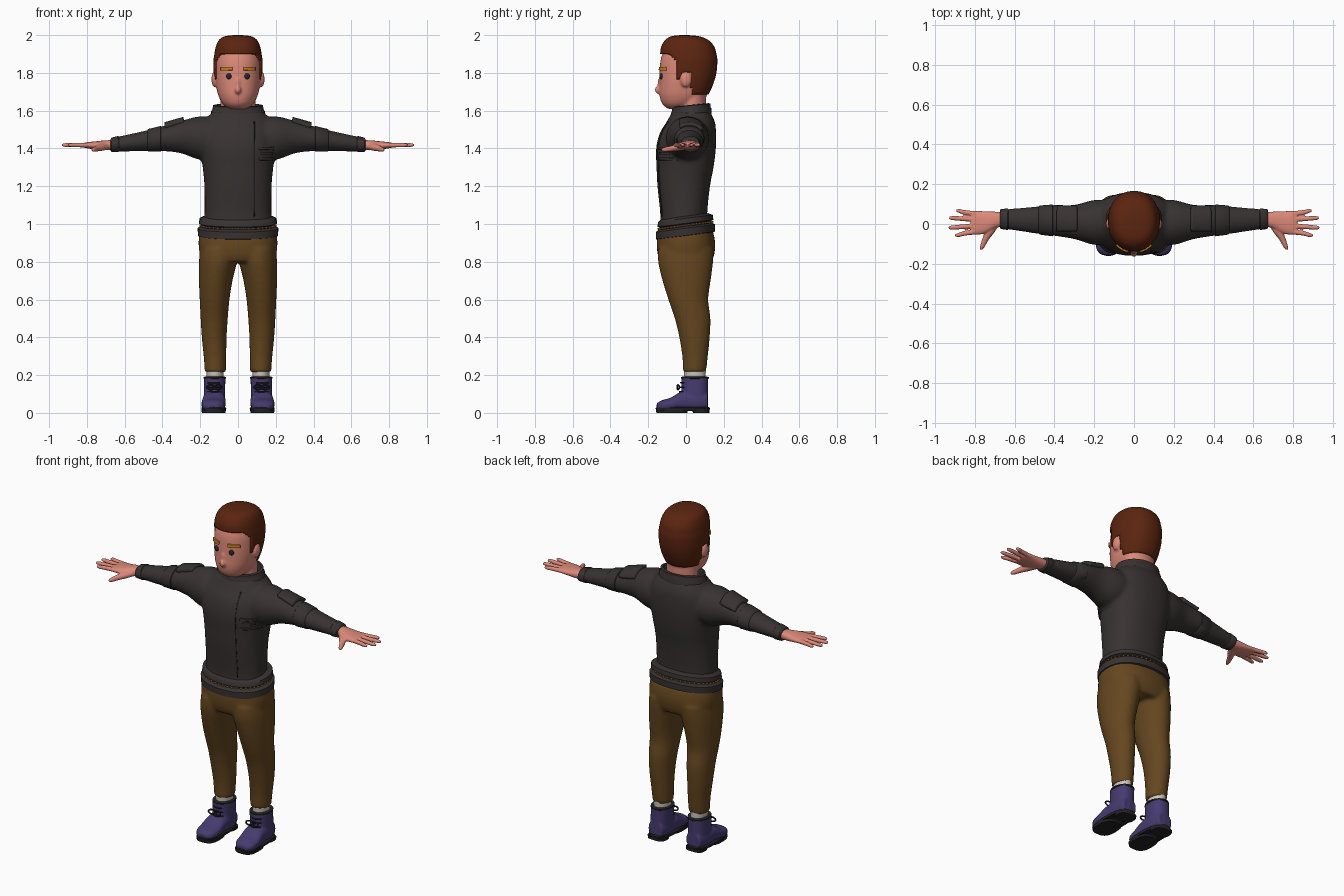
import bpy, bmesh, math
from mathutils import Matrix, Vector

if "Cube" in bpy.data.objects:
    bpy.data.objects.remove(bpy.data.objects["Cube"])


def material(name, r, g, b):
    m = bpy.data.materials.new(name)
    m.diffuse_color = (r, g, b, 1)
    m.use_nodes = True
    m.node_tree.nodes["Principled BSDF"].inputs["Base Color"].default_value = m.diffuse_color
    return m


CHARCOAL = material("charcoal cloth", 0.040, 0.032, 0.032)
SKIN = material("skin", 0.72, 0.25, 0.19)
HAIR = material("auburn hair", 0.105, 0.018, 0.005)
BROWN = material("brown cloth", 0.130, 0.062, 0.014)
BLUE = material("blue leather", 0.060, 0.044, 0.160)
BLACK = material("black rubber", 0.018, 0.016, 0.018)
WHITE = material("sock white", 0.60, 0.56, 0.50)
ORANGE = material("orange", 0.60, 0.22, 0.01)
EYE = material("eye grey", 0.015, 0.022, 0.025)


def smooth_rows(rows, steps):
    """Catmull-Rom interpolation of cross-section rows."""
    out = []
    for i in range(len(rows) - 1):
        p0, p1, p2, p3 = (rows[max(i - 1, 0)], rows[i], rows[i + 1], rows[min(i + 2, len(rows) - 1)])
        for k in range(steps):
            t = k / steps
            out.append([0.5 * (2 * b + (c - a) * t + (2 * a - 5 * b + 4 * c - d) * t * t
                               + (3 * b - a - 3 * c + d) * t ** 3)
                        for a, b, c, d in zip(p0, p1, p2, p3)])
    return out + [list(rows[-1])]


def loft(bm, rows, axis="z", n=32, p=2.0, steps=4, side=1, tilt=0.0):
    """Rows are (position, centre a, radius a, centre b, radius b) along an axis."""
    if steps > 1:
        rows = smooth_rows(rows, steps)
    rings = []
    for t, a, ra, b, rb in rows:
        ring = []
        for i in range(n):
            c, s = math.cos(2 * math.pi * i / n), math.sin(2 * math.pi * i / n)
            u = a + ra * math.copysign(abs(c) ** (2 / p), c)
            v = b + rb * math.copysign(abs(s) ** (2 / p), s)
            x, y, z = {"x": (t, u, v), "y": (u, t, v), "z": (u, v, t)}[axis]
            ring.append(bm.verts.new((x * side, y, z + tilt * y)))
        rings.append(ring)
    faces = []
    for r0, r1 in zip(rings, rings[1:]):
        for i in range(n):
            j = (i + 1) % n
            faces.append(bm.faces.new((r0[i], r0[j], r1[j], r1[i])))
    faces += [bm.faces.new(rings[0]), bm.faces.new(rings[-1])]
    bmesh.ops.recalc_face_normals(bm, faces=faces)


def ball(bm, centre, radii, seg=20):
    mat = Matrix.Translation(centre) @ Matrix.Diagonal((*radii, 1))
    bmesh.ops.create_uvsphere(bm, u_segments=seg, v_segments=seg // 2, radius=1, matrix=mat)


def finish(name, bm, mat, voxel=0, relax=3, mirror=False, angle=50):
    me = bpy.data.meshes.new(name)
    bm.to_mesh(me)
    bm.free()
    me.materials.append(mat)
    ob = bpy.data.objects.new(name, me)
    bpy.context.collection.objects.link(ob)
    bpy.context.view_layer.objects.active = ob
    ob.select_set(True)
    bpy.ops.object.shade_smooth_by_angle(angle=math.radians(angle))
    ob.select_set(False)
    if voxel:
        m = ob.modifiers.new("blend", "REMESH")
        m.mode, m.voxel_size, m.use_smooth_shade = "VOXEL", voxel, True
        m = ob.modifiers.new("relax", "SMOOTH")
        m.iterations, m.factor = relax, 0.5
    if mirror:
        ob.modifiers.new("mirror", "MIRROR").use_mirror_merge = False
    return ob


def part(name, mat, rows, mirror=False, **kw):
    bm = bmesh.new()
    loft(bm, rows, **kw)
    return finish(name, bm, mat, mirror=mirror)


def patch(name, mat, target, origin, u, v, axis, thick=0.009, mirror=False):
    """Thin plate projected on a surface, along +y or -z."""
    bm = bmesh.new()
    bmesh.ops.create_grid(bm, x_segments=12, y_segments=12, size=0.5)
    o, u, v = Vector(origin), Vector(u), Vector(v)
    for w in bm.verts:
        w.co = o + u * w.co.x + v * w.co.y
    ob = finish(name, bm, mat)
    s = ob.modifiers.new("wrap", "SHRINKWRAP")
    s.wrap_method, s.target = "PROJECT", target
    s.use_project_y, s.use_project_z = axis == "y", axis == "z"
    s.use_positive_direction, s.use_negative_direction = axis == "y", axis == "z"
    m = ob.modifiers.new("thickness", "SOLIDIFY")
    m.thickness, m.offset = thick, 0
    if mirror:
        ob.modifiers.new("mirror", "MIRROR").use_mirror_merge = False
    return ob


# Jacket: body and both sleeves blended together
bm = bmesh.new()
loft(bm, [(0.97, 0, .185, -.01, .13), (1.05, 0, .177, -.012, .124), (1.2, 0, .178, -.012, .139),
          (1.3, 0, .187, -.005, .151), (1.4, 0, .202, 0, .158), (1.48, 0, .202, .01, .149),
          (1.54, 0, .18, .025, .128), (1.595, 0, .135, .028, .10)], p=2.3, n=40)
for s in (1, -1):
    loft(bm, [(.10, .01, .11, 1.455, .10), (.2, .008, .113, 1.455, .115), (.3, .01, .086, 1.46, .086),
              (.4, .018, .078, 1.452, .066), (.5, .02, .067, 1.439, .053), (.6, .023, .055, 1.427, .043),
              (.675, .025, .047, 1.418, .035)], axis="x", side=s)
jacket = finish("jacket", bm, CHARCOAL, voxel=0.011, relax=4)
part("collar", CHARCOAL, [(1.55, 0, .142, .028, .105), (1.595, 0, .142, .028, .108), (1.605, 0, .135, .028, .103),
                          (1.625, 0, .132, .028, .102), (1.628, 0, .118, .028, .09), (1.57, 0, .105, .028, .08)],
     steps=1, n=40, tilt=.1)
part("jacket_hem", CHARCOAL, [(.935, 0, .195, -.003, .14), (.94, 0, .212, -.003, .156), (.978, 0, .214, -.003, .157),
                              (.988, 0, .2, -.003, .143)], steps=1, n=40, p=2.2, tilt=.13)
part("waist_core", CHARCOAL, [(.96, 0, .196, -.003, .14), (1.02, 0, .19, -.003, .134)], steps=1, n=40, tilt=.13)
part("waist_band", CHARCOAL, [(.998, 0, .19, -.003, .135), (1.004, 0, .207, -.003, .148),
                              (1.03, 0, .204, -.003, .145), (1.042, 0, .18, -.008, .125)],
     steps=1, n=40, p=2.2, tilt=.13)
part("sleeve_cuff", CHARCOAL, [(.63, .024, .05, 1.423, .039), (.635, .024, .054, 1.423, .043),
                               (.67, .025, .05, 1.419, .038), (.675, .025, .04, 1.419, .03)],
     axis="x", steps=1, mirror=True)
part("elbow_band", CHARCOAL, [(.405, .018, .074, 1.451, .062), (.41, .018, .08, 1.451, .068),
                              (.475, .02, .073, 1.443, .06), (.48, .02, .067, 1.442, .055)],
     axis="x", steps=1, mirror=True)
patch("shoulder_pad", CHARCOAL, jacket, (.335, .025, 1.8), (.10, 0, 0), (0, .11, 0), "z", .036, True)
patch("front_fastening", BLACK, jacket, (.085, -.4, 1.29), (.006, 0, 0), (0, 0, .5), "y", .006)
for z, w in ((1.40, .08), (1.375, .055), (1.345, .08)):
    patch("chest_pocket_flap", CHARCOAL, jacket, (.15, -.4, z), (w, 0, 0), (0, 0, .014), "y", .014)

# Row of orange studs between the waist bands
bm = bmesh.new()
for i in range(44):
    a = 2 * math.pi * i / 44
    x, y = .199 * math.cos(a), -.003 + .143 * math.sin(a)
    ball(bm, (x, y, .993 + .13 * y), (.006, .006, .005), 8)
finish("belt_studs", bm, ORANGE)

# Trousers: hips and legs blended together
bm = bmesh.new()
loft(bm, [(.80, 0, .19, 0, .135), (.84, 0, .203, 0, .15), (.9, 0, .209, 0, .155), (.965, 0, .203, -.003, .145)],
     p=2.3, n=40)
for s in (1, -1):
    loft(bm, [(.215, .12, .056, .045, .061), (.3, .122, .06, .048, .068), (.4, .126, .066, .045, .081),
              (.5, .126, .072, .035, .095), (.6, .124, .079, .012, .106), (.7, .118, .089, .003, .128),
              (.8, .106, .101, -.002, .146), (.87, .1, .1, 0, .147)], side=s)
finish("trousers", bm, BROWN, voxel=0.011, relax=5)

# Socks and boots
part("sock", WHITE, [(.15, .122, .043, .048, .055), (.232, .122, .046, .047, .058)], steps=1, mirror=True)
bm = bmesh.new()
loft(bm, [(.03, .125, .056, .05, .068), (.09, .125, .056, .047, .07), (.19, .123, .057, .047, .071)], p=2.3)
loft(bm, [(.115, .126, .045, .06, .045), (.06, .126, .058, .06, .05), (-.02, .127, .061, .062, .052),
          (-.08, .13, .064, .045, .036), (-.13, .131, .056, .038, .028), (-.155, .131, .03, .034, .016)],
     axis="y", p=2.5)
finish("boot", bm, BLUE, voxel=0.007, relax=3, mirror=True)
part("boot_rim", BLACK, [(.178, .123, .054, .047, .068), (.182, .123, .06, .047, .074),
                         (.19, .123, .06, .047, .074), (.193, .123, .045, .047, .058)], steps=1, mirror=True)
part("sole", BLACK, [(.012, .128, .064, -.017, .142), (.026, .128, .066, -.017, .144),
                     (.03, .128, .06, -.017, .138)], steps=1, p=2.7, mirror=True)
part("front_tread", BLACK, [(0, .129, .062, -.075, .082), (.015, .129, .065, -.075, .084)],
     steps=1, p=2.8, mirror=True)
part("heel", BLACK, [(0, .127, .056, .08, .044), (.015, .127, .058, .08, .045)], steps=1, p=3, mirror=True)


def cord(name, paths, radius, mat):
    cu = bpy.data.curves.new(name, "CURVE")
    cu.dimensions, cu.bevel_depth, cu.bevel_resolution = "3D", radius, 2
    cu.materials.append(mat)
    for pts in paths:
        sp = cu.splines.new("POLY")
        sp.points.add(len(pts) - 1)
        for q, c in zip(sp.points, pts):
            q.co = (*c, 1)
    bpy.context.collection.objects.link(bpy.data.objects.new(name, cu))


# Laces: rungs over the instep, with a bow
laces = []
for s in (1, -1):
    for z, fy in ((.09, -.045), (.112, -.033), (.136, -.028), (.16, -.027)):
        laces.append([(s * (.125 + .036 * t / 4), fy + .022 * (t / 4) ** 2, z) for t in range(-4, 5)])
    for d in (1, -1):
        laces.append([(s * (.125 + d * (.02 - .02 * math.cos(a))), -.034 - .012 * math.sin(a / 2),
                       .136 + .013 * math.sin(a)) for a in [k * math.pi / 6 for k in range(13)]])
cord("laces", laces, .0045, BLACK)

# Hands: palm, four fingers and a thumb
bm = bmesh.new()
loft(bm, [(.65, .025, .034, 1.418, .026), (.70, .02, .042, 1.417, .026), (.75, .008, .056, 1.416, .022),
          (.80, .006, .06, 1.417, .016), (.82, .006, .055, 1.417, .011)], axis="x", p=2.3)
for y0, y1, x1 in ((.05, .066, .895), (.022, .03, .93), (-.008, -.018, .932), (-.037, -.056, .90)):
    loft(bm, [(.78, y0, .013, 1.417, .013), (.85, (y0 + y1) / 2, .0125, 1.418, .012),
              (x1 - .015, y1, .0105, 1.418, .01), (x1, y1, .005, 1.418, .005)], axis="x", n=12)
loft(bm, [(.01, .70, .03, 1.412, .02), (-.04, .725, .025, 1.406, .019), (-.08, .748, .017, 1.399, .015),
          (-.115, .763, .012, 1.394, .012), (-.13, .768, .006, 1.393, .006)], axis="y", n=16)
finish("hand", bm, SKIN, voxel=0.0045, relax=2, mirror=True)

# Head: skull, neck, nose and ears blended together
bm = bmesh.new()
loft(bm, [(1.61, 0, .045, -.05, .045), (1.635, 0, .08, -.03, .095), (1.68, 0, .104, -.015, .125),
          (1.74, 0, .117, -.005, .136), (1.80, 0, .121, .002, .142), (1.87, 0, .118, .004, .138),
          (1.93, 0, .10, .007, .117), (1.97, 0, .06, .01, .07)], p=2.15, n=40)
loft(bm, [(1.55, 0, .092, .035, .075), (1.63, 0, .092, .035, .072), (1.72, 0, .095, .035, .072)], steps=1)
ball(bm, (0, -.142, 1.71), (.017, .024, .022))
ball(bm, (0, -.138, 1.74), (.011, .014, .035))
for s in (1, -1):
    ball(bm, (s * .124, 0, 1.766), (.017, .03, .042))
head = finish("head", bm, SKIN, voxel=0.007, relax=2)

# Hair: rounded cap trimmed along the hairline
bm = bmesh.new()
loft(bm, [(1.66, 0, .096, .005, .10), (1.72, 0, .117, .006, .13), (1.79, 0, .128, .012, .147),
          (1.86, 0, .13, .014, .152), (1.90, 0, .125, .012, .149), (1.94, 0, .117, .009, .14),
          (1.975, 0, .10, .004, .113), (1.994, 0, .068, -.004, .072), (2.0, 0, .02, -.01, .02)],
     n=64, steps=6, p=2.2)


def has_hair(c):
    if c.z > 1.897:
        return True
    if c.z > 1.80:
        return c.y > -.055 - max(0, c.z - 1.87) * 1.2
    if c.y < -.025:
        return c.z > 1.765 and c.y > -.055
    return c.y > .028 and c.z > 1.685


bald = [f for f in bm.faces if not has_hair(f.calc_center_median())]
bmesh.ops.delete(bm, geom=bald, context="FACES")
hair = finish("hair", bm, HAIR)
m = hair.modifiers.new("thickness", "SOLIDIFY")
m.thickness, m.offset = .018, -1

# Eyes and eyebrows
bm = bmesh.new()
ball(bm, (.048, -.131, 1.782), (.015, .01, .016))
finish("eye", bm, EYE, mirror=True)
patch("eyebrow", ORANGE, head, (.057, -.4, 1.822), (.056, 0, -.002), (0, 0, .018), "y", .018, True)
